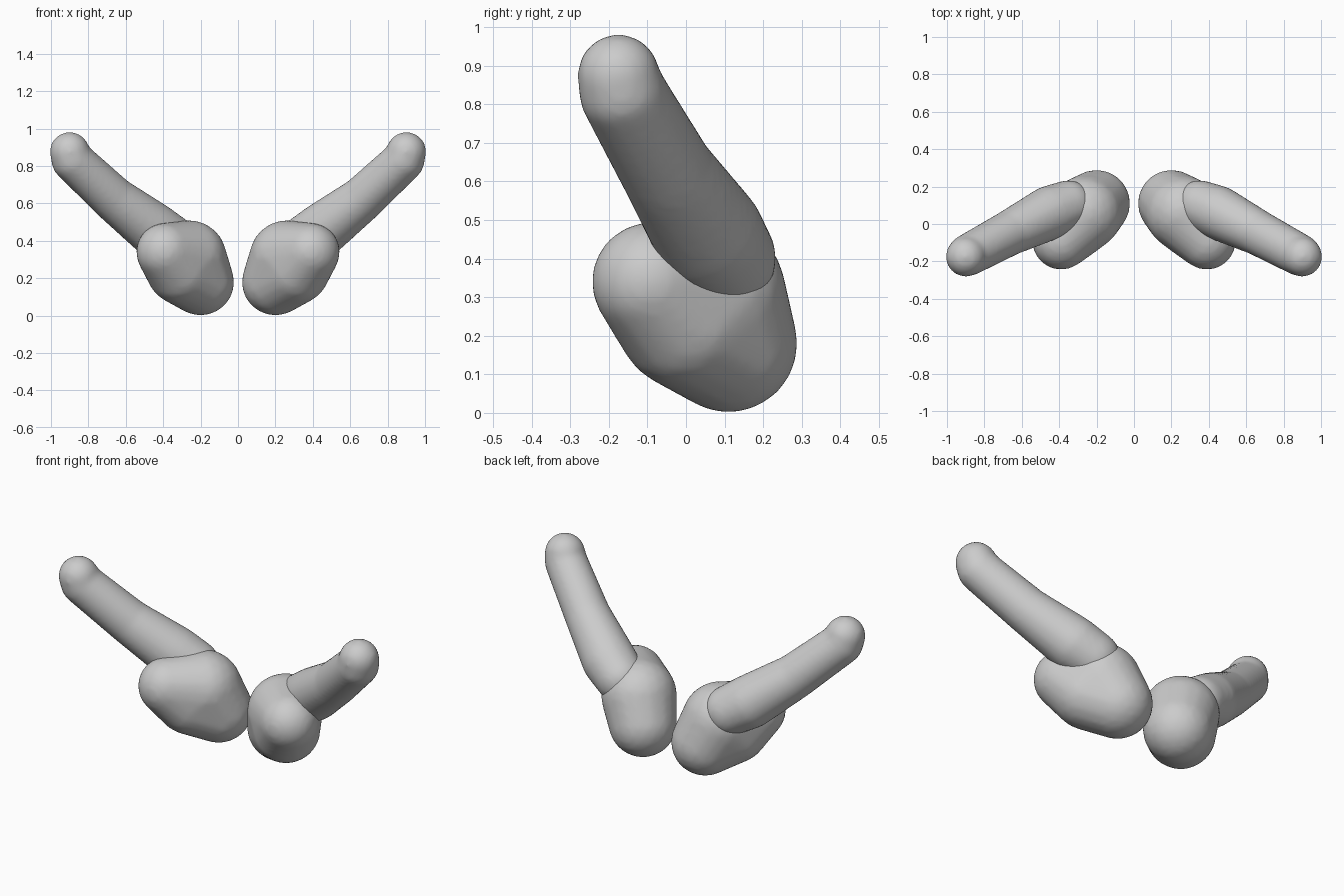
import bpy
import bmesh
from mathutils import Matrix

cube = bpy.data.objects.get("Cube")
if cube:
    bpy.data.objects.remove(cube)

grey = bpy.data.materials.new("light_grey")
grey.use_nodes = True
colour = (0.6, 0.6, 0.6, 1)
grey.diffuse_color = colour
grey.node_tree.nodes["Principled BSDF"].inputs["Base Color"].default_value = colour


def add_hull(bm, balls):
    """Wrap a tight convex skin around a few balls (x, y, z, radius)."""
    part = bmesh.new()
    for x, y, z, r in balls:
        bmesh.ops.create_icosphere(part, subdivisions=3, radius=r,
                                   matrix=Matrix.Translation((x, y, z)))
    result = bmesh.ops.convex_hull(part, input=part.verts[:])
    inside = {g for g in result["geom_interior"] + result["geom_unused"]
              if isinstance(g, bmesh.types.BMVert)}
    bmesh.ops.delete(part, geom=list(inside), context='VERTS')
    bmesh.ops.recalc_face_normals(part, faces=part.faces[:])
    temp = bpy.data.meshes.new("temp")
    part.to_mesh(temp)
    part.free()
    bm.from_mesh(temp)
    bpy.data.meshes.remove(temp)


def make_part(name, groups):
    """Fuse the hulls into one soft skin and mirror it to the other side."""
    bm = bmesh.new()
    for balls in groups:
        add_hull(bm, balls)
    mesh = bpy.data.meshes.new(name)
    bm.to_mesh(mesh)
    bm.free()
    mesh.materials.append(grey)
    obj = bpy.data.objects.new(name, mesh)
    bpy.context.collection.objects.link(obj)
    remesh = obj.modifiers.new("fuse", 'REMESH')
    remesh.mode = 'VOXEL'
    remesh.voxel_size = 0.014
    remesh.use_smooth_shade = True
    soften = obj.modifiers.new("soften", 'SMOOTH')
    soften.factor = 0.5
    soften.iterations = 8
    mirror = obj.modifiers.new("mirror", 'MIRROR')
    mirror.use_axis[0] = True
    mirror.use_mirror_merge = False
    return obj


# Rounded bulbs, tilted up towards the front and outside
make_part("bulbs", [[
    (0.20, 0.11, 0.18, 0.18),
    (0.26, 0.06, 0.31, 0.20),
    (0.31, 0.00, 0.24, 0.18),
    (0.39, -0.09, 0.34, 0.155),
]])

# Stems rising outwards and forwards from the bulbs to rounded tips
stem = [
    (0.35, 0.10, 0.40, 0.135),
    (0.45, 0.06, 0.46, 0.145),
    (0.66, -0.045, 0.62, 0.122),
    (0.885, -0.165, 0.83, 0.113),
    (0.90, -0.175, 0.875, 0.107),
]
make_part("stems", [stem[i:i + 2] for i in range(len(stem) - 1)])
